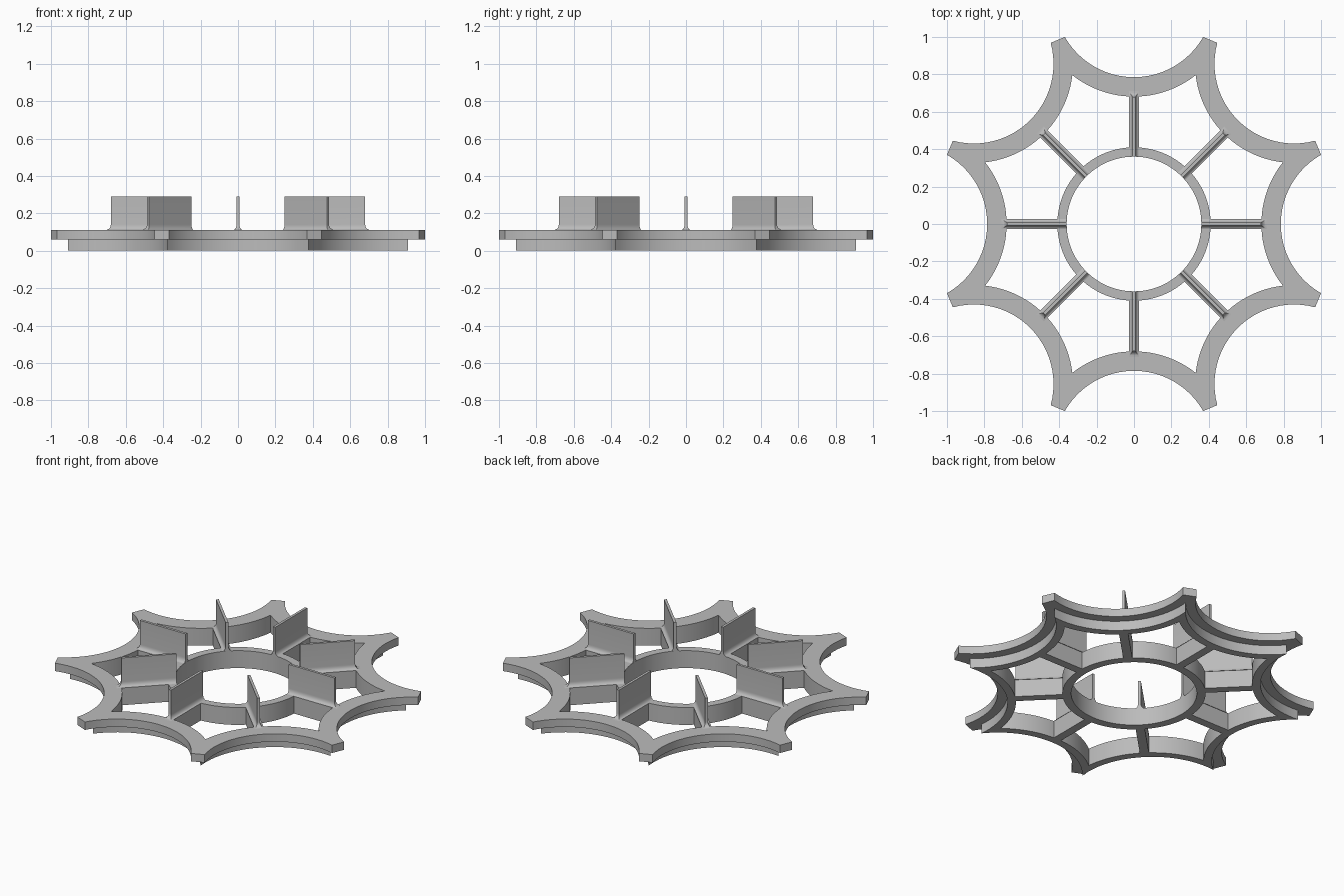
import bpy
import bmesh
from math import sin, cos, asin, sqrt, pi, radians
from mathutils import Matrix, Vector

cube = bpy.data.objects.get("Cube")
if cube:
    bpy.data.objects.remove(cube, do_unlink=True)

COUNT = 8
STEP = 2 * pi / COUNT
TOP, LEDGE, FIN_TOP = 0.11, 0.06, 0.29
SCALLOP = 1.211          # distance of each scallop centre from the middle

grey = bpy.data.materials.new("plain_grey")
grey.use_nodes = True
grey.diffuse_color = (0.5, 0.5, 0.5, 1)
grey.node_tree.nodes["Principled BSDF"].inputs["Base Color"].default_value = (0.5, 0.5, 0.5, 1)


def finish(name, bm):
    """Turn a bmesh into a smooth-by-angle object."""
    bmesh.ops.remove_doubles(bm, verts=bm.verts, dist=1e-4)
    bmesh.ops.recalc_face_normals(bm, faces=bm.faces)
    mesh = bpy.data.meshes.new(name)
    bm.to_mesh(mesh)
    bm.free()
    mesh.materials.append(grey)
    obj = bpy.data.objects.new(name, mesh)
    bpy.context.collection.objects.link(obj)
    bpy.ops.object.select_all(action="DESELECT")
    obj.select_set(True)
    bpy.context.view_layer.objects.active = obj
    bpy.ops.object.shade_smooth_by_angle(angle=radians(30))
    return obj


def bridge(bm, loops, closed):
    """Skin a list of equally long closed vertex loops."""
    rows = [[bm.verts.new(p) for p in loop] for loop in loops]
    pairs = list(zip(rows, rows[1:]))
    if closed:
        pairs.append((rows[-1], rows[0]))
    for a, b in pairs:
        for i in range(len(a)):
            j = (i + 1) % len(a)
            bm.faces.new((a[i], a[j], b[j], b[i]))
    if not closed:
        bm.faces.new(rows[0])
        bm.faces.new(rows[-1])


def scalloped_loop(radius, z, half_width=None, segments=24):
    """Eight concave arcs; they meet in points unless half_width blunts them."""
    if half_width is None:
        half = STEP / 2
        reach = SCALLOP * cos(half) - sqrt(radius ** 2 - (SCALLOP * sin(half)) ** 2)
        half_width = reach * sin(half)
    sweep = asin(half_width / radius)
    points = []
    for k in range(COUNT):
        turn = Matrix.Rotation(k * STEP, 3, "Z")
        for i in range(segments + 1):
            a = sweep * (2 * i / segments - 1)
            points.append(turn @ Vector((SCALLOP - radius * cos(a), -radius * sin(a), z)))
    # Each arc runs the same way round as the arms
    for k in range(COUNT):
        s = slice(k * (segments + 1), (k + 1) * (segments + 1))
        points[s] = points[s][::-1]
    return points


# Scalloped outer rim with a stepped underside
bm = bmesh.new()
bridge(bm, [
    scalloped_loop(0.53, 0),
    scalloped_loop(0.53, TOP),
    scalloped_loop(0.426, TOP, 0.37),
    scalloped_loop(0.426, LEDGE, 0.37),
    scalloped_loop(0.4825, LEDGE),
    scalloped_loop(0.4825, 0),
], closed=True)
finish("outer_rim", bm)


# Round inner ring
def circle(radius, z, n=96):
    return [(radius * cos(2 * pi * i / n), radius * sin(2 * pi * i / n), z) for i in range(n)]


bm = bmesh.new()
bridge(bm, [circle(0.36, 0), circle(0.36, TOP), circle(0.41, TOP), circle(0.41, 0)], closed=True)
finish("inner_ring", bm)


def box_loop(x0, x1, half, z):
    return [(x0, -half, z), (x1, -half, z), (x1, half, z), (x0, half, z)]


# Spoke bar under each fin, and the thin fin with its filleted foot
bm = bmesh.new()
bridge(bm, [box_loop(0.40, 0.69, 0.026, 0), box_loop(0.40, 0.69, 0.026, TOP)], closed=False)
spoke = finish("spoke_1", bm)

FILLET = 0.02
bm = bmesh.new()
loops = []
for i in range(7):
    a = i / 6 * pi / 2
    out = FILLET * (1 - sin(a))
    loops.append(box_loop(0.36, 0.68 + 1.5 * out, 0.008 + out, TOP + 1.5 * FILLET * (1 - cos(a))))
loops.append(box_loop(0.36, 0.68, 0.008, FIN_TOP))
bridge(bm, loops, closed=False)
fin = finish("fin_1", bm)

# Repeat spokes and fins around the middle
for part, label in ((spoke, "spoke"), (fin, "fin")):
    for k in range(1, COUNT):
        copy = part.copy()
        copy.name = f"{label}_{k + 1}"
        copy.rotation_euler.z = k * STEP
        bpy.context.collection.objects.link(copy)
